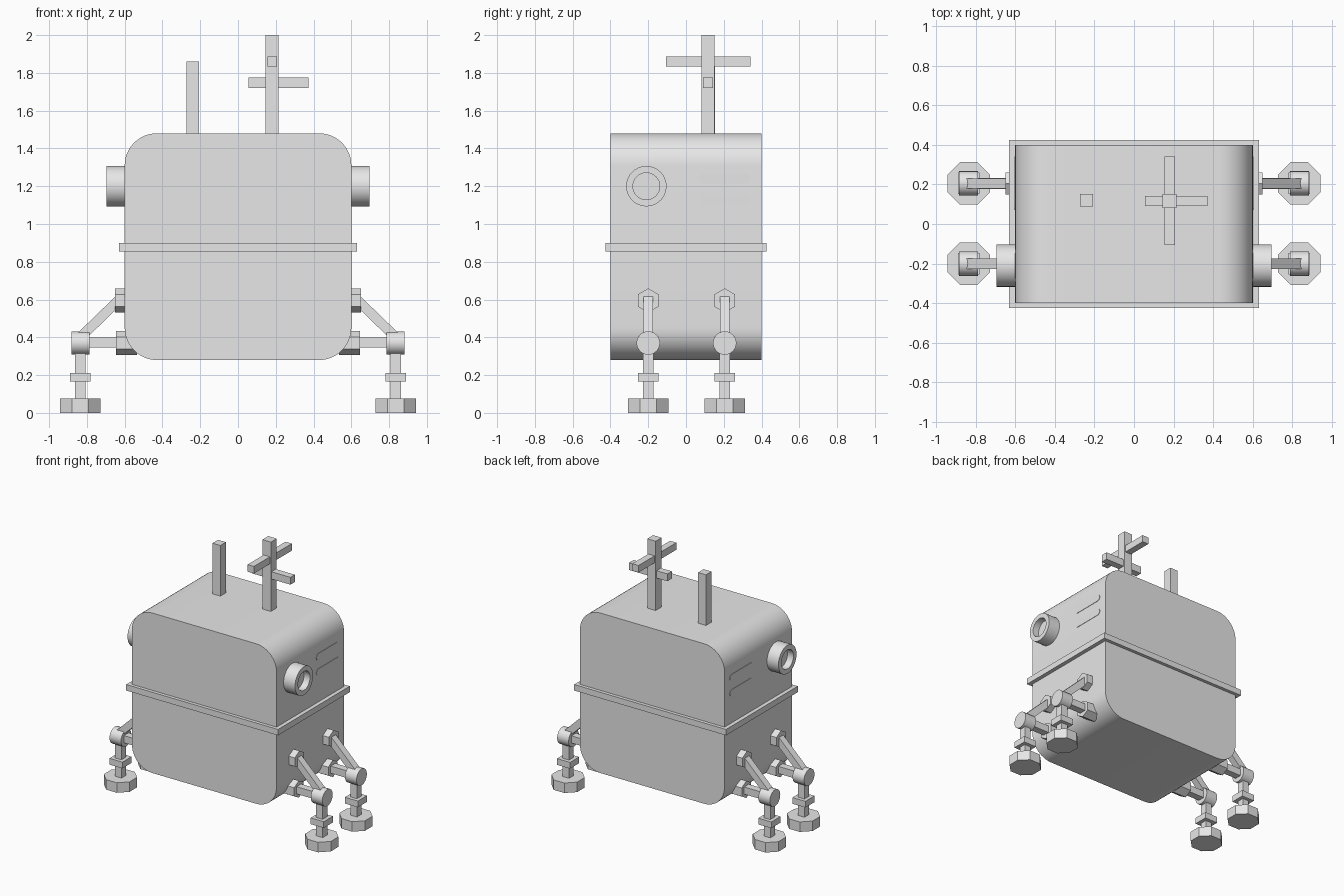
import bpy
import bmesh
from math import pi, radians, cos
from mathutils import Matrix, Vector

if "Cube" in bpy.data.objects:
    bpy.data.objects.remove(bpy.data.objects["Cube"])

GREY = (0.8, 0.8, 0.8, 1)
grey = bpy.data.materials.new("plain_grey")
grey.use_nodes = True
grey.diffuse_color = GREY
grey.node_tree.nodes["Principled BSDF"].inputs["Base Color"].default_value = GREY


def finish(name, bm, smooth=False):
    """Turn a bmesh into a named grey object."""
    bmesh.ops.recalc_face_normals(bm, faces=bm.faces)
    mesh = bpy.data.meshes.new(name)
    bm.to_mesh(mesh)
    bm.free()
    mesh.materials.append(grey)
    obj = bpy.data.objects.new(name, mesh)
    bpy.context.collection.objects.link(obj)
    if smooth:
        bpy.ops.object.select_all(action="DESELECT")
        obj.select_set(True)
        bpy.context.view_layer.objects.active = obj
        bpy.ops.object.shade_smooth_by_angle(angle=radians(30))
    return obj


def box_mesh(low, high):
    low, high = Vector(low), Vector(high)
    bm = bmesh.new()
    bmesh.ops.create_cube(bm, size=1)
    bmesh.ops.scale(bm, vec=high - low, verts=bm.verts)
    bmesh.ops.translate(bm, vec=(low + high) / 2, verts=bm.verts)
    return bm


def box(name, low, high):
    return finish(name, box_mesh(low, high))


def post(name, x, y, width, z0, z1):
    """Upright square bar."""
    h = width / 2
    return box(name, (x - h, y - h, z0), (x + h, y + h, z1))


def prism_mesh(sides, radius, length, turn, axis):
    """Prism about z or x, centred on the origin."""
    bm = bmesh.new()
    bmesh.ops.create_cone(bm, cap_ends=True, segments=sides, radius1=radius,
                          radius2=radius, depth=length)
    matrix = Matrix.Rotation(turn, 4, "Z")
    if axis == "X":
        matrix = Matrix.Rotation(pi / 2, 4, "Y") @ matrix
    bmesh.ops.transform(bm, matrix=matrix, verts=bm.verts)
    return bm


def prism(name, centre, sides, radius, length, turn=0, axis="X", smooth=False):
    bm = prism_mesh(sides, radius, length, turn, axis)
    bmesh.ops.translate(bm, vec=centre, verts=bm.verts)
    return finish(name, bm, smooth)


def strut(name, start, end, width):
    """Square bar between two points."""
    start, end = Vector(start), Vector(end)
    along = end - start
    h = width / 2
    bm = box_mesh((-h, -h, 0), (h, h, along.length))
    # Keep two faces of the bar parallel to the xz plane
    side = Vector((0, 1, 0))
    z = along.normalized()
    x = side.cross(z)
    turn = Matrix((x, side, z)).transposed().to_4x4()
    bmesh.ops.transform(bm, matrix=Matrix.Translation(start) @ turn, verts=bm.verts)
    return finish(name, bm)


def rounded_box(name, low, high, radius, segments):
    """Box whose edges along y are rounded."""
    bm = box_mesh(low, high)
    edges = [e for e in bm.edges
             if abs(e.verts[0].co.y - e.verts[1].co.y) > 0.01]
    bmesh.ops.bevel(bm, geom=edges, offset=radius, segments=segments,
                    profile=0.5, affect="EDGES")
    return finish(name, bm, True)


# Cabin and waist band
rounded_box("body", (-0.6, -0.4, 0.28), (0.6, 0.4, 1.48), 0.17, 12)
box("waist_band", (-0.63, -0.425, 0.855), (0.63, 0.425, 0.9))

# Roof masts
post("plain_mast", -0.24, 0.12, 0.065, 1.46, 1.86)
post("cross_mast", 0.18, 0.117, 0.07, 1.46, 2.0)
box("side_crossbar", (0.055, 0.09, 1.72), (0.372, 0.142, 1.775))
box("long_crossbar", (0.155, -0.107, 1.835), (0.207, 0.342, 1.888))


def lamp(name, side):
    """Round lamp housing with a recessed end."""
    bm = prism_mesh(32, 0.107, 0.12, 0, "X")
    bmesh.ops.translate(bm, vec=(0.635, -0.21, 1.2), verts=bm.verts)
    bm.normal_update()
    cap = max(bm.faces, key=lambda f: f.calc_center_median().x)
    bmesh.ops.inset_region(bm, faces=[cap], thickness=0.036)
    inner = bmesh.ops.extrude_face_region(bm, geom=[cap])["geom"]
    bmesh.ops.translate(bm, vec=(-0.05, 0, 0),
                        verts=[v for v in inner if isinstance(v, bmesh.types.BMVert)])
    if cap.is_valid:
        bm.faces.remove(cap)
    bmesh.ops.scale(bm, vec=(side, 1, 1), verts=bm.verts)
    finish(name, bm, True)


def vent(name, side, z):
    """Thin slot plate with rounded ends."""
    bm = box_mesh((0.597, 0.07, z - 0.025), (0.603, 0.34, z + 0.025))
    edges = [e for e in bm.edges
             if abs(e.verts[0].co.x - e.verts[1].co.x) > 0.001]
    bmesh.ops.bevel(bm, geom=edges, offset=0.024, segments=5,
                    profile=0.5, affect="EDGES")
    bmesh.ops.scale(bm, vec=(side, 1, 1), verts=bm.verts)
    finish(name, bm)


def leg(tag, side, y):
    """One outrigger leg with its foot, knee and two struts."""
    x = side * 0.835
    prism("foot_" + tag, (x, y, 0.0375), 8, 0.107 / cos(pi / 8), 0.075,
          pi / 8, "Z")
    post("shin_" + tag, x, y, 0.054, 0.06, 0.34)
    post("shin_collar_" + tag, x, y, 0.108, 0.165, 0.212)
    prism("knee_" + tag, (x, y, 0.37), 24, 0.062, 0.095, smooth=True)
    # Struts and the hexagonal mounts they bolt to
    box("level_strut_" + tag,
        tuple(min(side * a, side * b) if i == 0 else c for i, (a, b, c) in
              enumerate([(0.58, 0.82, 0), (0, 0, y - 0.027), (0, 0, 0.345)])),
        (max(side * 0.58, side * 0.82), y + 0.027, 0.399))
    strut("slanted_strut_" + tag, (x, y, 0.4), (side * 0.61, y, 0.618), 0.052)
    prism("upper_mount_" + tag, (side * 0.62, y, 0.595), 6, 0.064, 0.06, pi / 2)
    prism("lower_mount_" + tag, (side * 0.59, y, 0.37), 6, 0.064, 0.11, pi / 2)


# Parts that repeat on both sides
for side, word in ((1, "left"), (-1, "right")):
    lamp("lamp_" + word, side)
    vent("upper_vent_" + word, side, 1.24)
    vent("lower_vent_" + word, side, 1.125)
    leg("front_" + word, side, -0.2)
    leg("back_" + word, side, 0.205)
